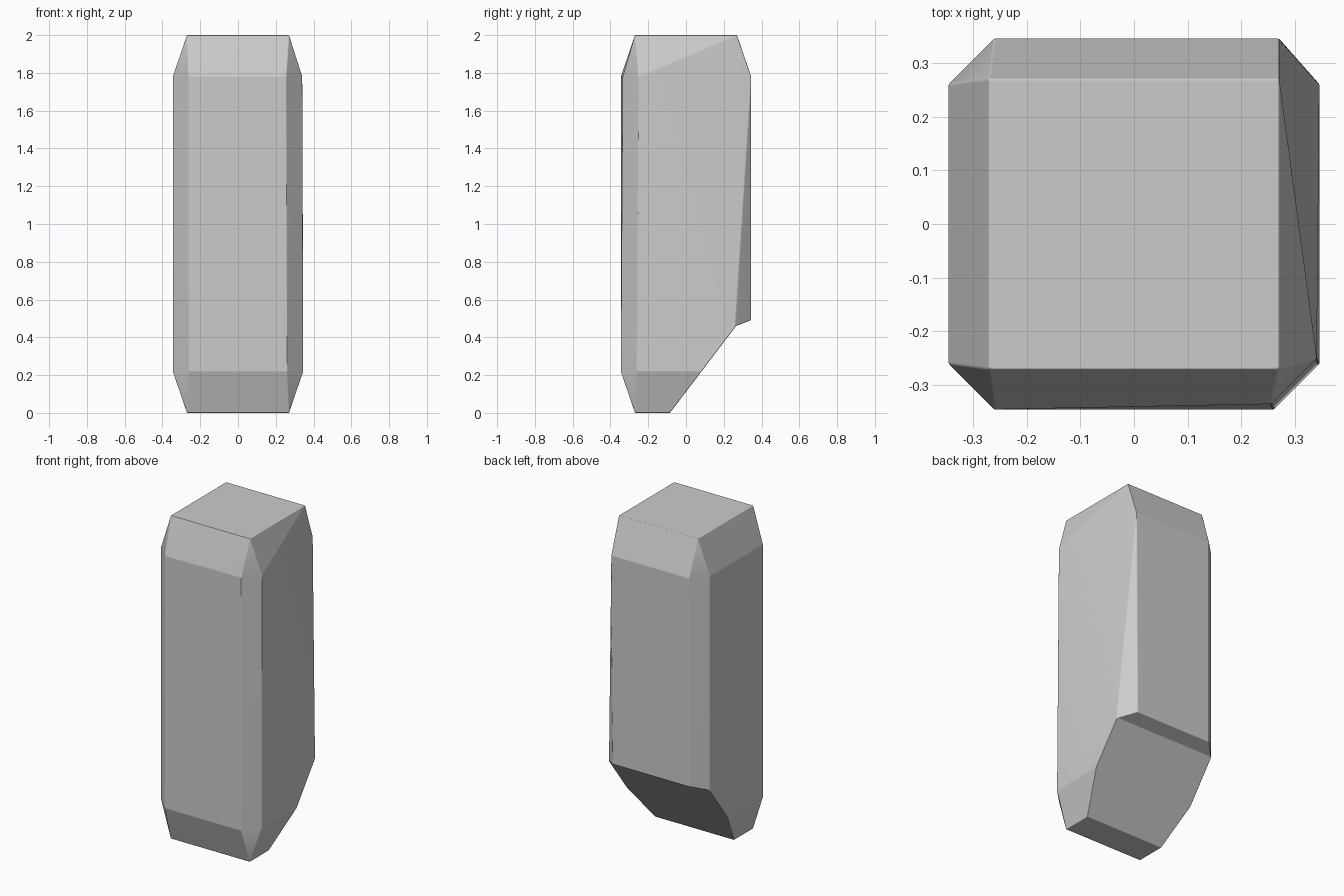
import bpy, bmesh

if "Cube" in bpy.data.objects:
    bpy.data.objects.remove(bpy.data.objects["Cube"])

W, T, C = 0.345, 0.27, 0.26     # half width, half width of end caps, chamfer start
Z_LO, Z_HI, H = 0.22, 1.78, 2.0


def finish(name, bm):
    bmesh.ops.recalc_face_normals(bm, faces=bm.faces)
    mesh = bpy.data.meshes.new(name)
    bm.to_mesh(mesh)
    bm.free()
    obj = bpy.data.objects.new(name, mesh)
    bpy.context.collection.objects.link(obj)
    return obj


# chamfered block: end caps plus an octagonal ring at each shoulder
pts = []
for sx in (-1, 1):
    for sy in (-1, 1):
        for z in (0, H):
            pts.append((sx * T, sy * T, z))
        for z in (Z_LO, Z_HI):
            ring = [(sx * W, sy * C, z), (sx * C, sy * W, z)]
            if z == Z_HI and sx > 0:
                if sy > 0:      # back right chamfer runs out to a point
                    ring = [(C + 0.01, W, z)]
                else:           # front right shoulder leans in slightly
                    ring = [(x - 0.005, y + 0.01, z) for x, y, z in ring]
            pts += ring
pts += [(W, C, 0.48), (C, W, 0.48)]

bm = bmesh.new()
for p in pts:
    bm.verts.new(p)
res = bmesh.ops.convex_hull(bm, input=bm.verts[:])
junk = {g for g in res["geom_interior"] + res["geom_unused"]
        if isinstance(g, bmesh.types.BMVert)}
bmesh.ops.delete(bm, geom=list(junk), context='VERTS')
bmesh.ops.dissolve_limit(bm, angle_limit=0.01, verts=bm.verts[:], edges=bm.edges[:])
block = finish("block", bm)

# wedge that removes the lower back, leaving a small lip
profile = [(-0.085, 0), (0.265, 0.46), (0.36, 0.497), (0.6, 0.497), (0.6, -0.3), (-0.3133, -0.3)]
bm = bmesh.new()
face = bm.faces.new([bm.verts.new((-0.6, y, z)) for y, z in profile])
ext = bmesh.ops.extrude_face_region(bm, geom=[face])
bmesh.ops.translate(bm, vec=(1.2, 0, 0),
                    verts=[g for g in ext["geom"] if isinstance(g, bmesh.types.BMVert)])
cutter = finish("back_cutter", bm)
cutter.hide_render = True
cutter.hide_viewport = True

cut = block.modifiers.new("back_cut", 'BOOLEAN')
cut.operation = 'DIFFERENCE'
cut.solver = 'EXACT'
cut.object = cutter

# softly rounded edges
bev = block.modifiers.new("soft_edges", 'BEVEL')
bev.width = 0.02
bev.segments = 3
bev.limit_method = 'ANGLE'
bev.angle_limit = 0.25
for p in block.data.polygons:
    p.use_smooth = True
for p in cutter.data.polygons:
    p.use_smooth = True
wn = block.modifiers.new("even_shading", 'WEIGHTED_NORMAL')
wn.keep_sharp = False
